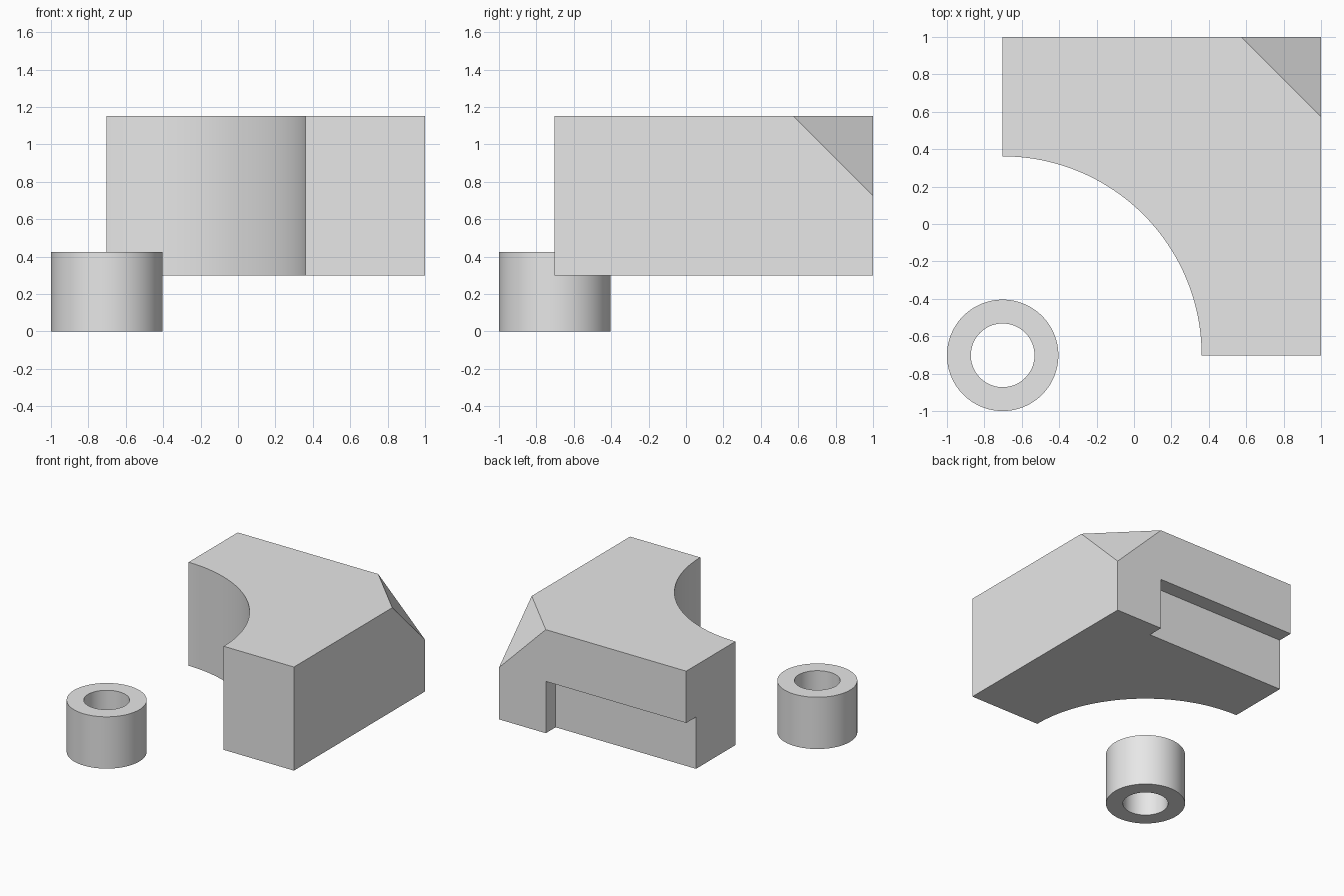
import bpy, bmesh
from math import sin, cos, pi, radians
from mathutils import Vector, Matrix

cube = bpy.data.objects.get("Cube")
if cube:
    bpy.data.objects.remove(cube, do_unlink=True)

U = 2 / 4.7                 # design module
LOW = -1 + 0.7 * U          # shared axis of ring and scooped corner
BASE = 0.3                  # underside of the block
TOP = BASE + 2 * U

grey = bpy.data.materials.new("plain grey")
grey.use_nodes = True
grey.diffuse_color = (0.8, 0.8, 0.8, 1)
grey.node_tree.nodes["Principled BSDF"].inputs["Base Color"].default_value = (0.8, 0.8, 0.8, 1)


def make_object(name, bm):
    bmesh.ops.recalc_face_normals(bm, faces=bm.faces)
    mesh = bpy.data.meshes.new(name)
    bm.to_mesh(mesh)
    bm.free()
    mesh.materials.append(grey)
    obj = bpy.data.objects.new(name, mesh)
    bpy.context.collection.objects.link(obj)
    return obj


def smooth(obj):
    bpy.ops.object.select_all(action='DESELECT')
    obj.select_set(True)
    bpy.context.view_layer.objects.active = obj
    bpy.ops.object.shade_smooth_by_angle(angle=radians(30))


# Block: square plan with a quarter-circle scoop, extruded upwards
steps = 48
radius = 2.5 * U
plan = [(1, LOW), (1, 1), (LOW, 1)]
for i in range(steps + 1):
    a = pi / 2 * (1 - i / steps)
    plan.append((LOW + radius * cos(a), LOW + radius * sin(a)))
bm = bmesh.new()
floor = bm.faces.new([bm.verts.new((x, y, BASE)) for x, y in plan])
raised = bmesh.ops.extrude_face_region(bm, geom=[floor])["geom"]
bmesh.ops.translate(bm, vec=(0, 0, 2 * U),
                    verts=[v for v in raised if isinstance(v, bmesh.types.BMVert)])

# Slanted cut across the top back corner
cut = bmesh.ops.bisect_plane(bm, geom=bm.verts[:] + bm.edges[:] + bm.faces[:],
                             plane_co=(1 - U, 1, TOP), plane_no=(1, 1, 1), clear_outer=True)
rim = [e for e in cut["geom_cut"] if isinstance(e, bmesh.types.BMEdge)]
bmesh.ops.holes_fill(bm, edges=rim)
block = make_object("scooped_block", bm)

# Rebate along the lower back face
bm = bmesh.new()
low = Vector((LOW - 0.2, 1 - 0.3 * U, BASE - 0.2))
high = Vector((1 - U, 1.2, BASE + U))
bmesh.ops.create_cube(bm, size=1, matrix=Matrix.Translation((low + high) / 2)
                      @ Matrix.Diagonal((high - low).to_4d()))
cutter = make_object("rebate_cutter", bm)
cutter.hide_render = True
cutter.hide_set(True)
rebate = block.modifiers.new("rebate", 'BOOLEAN')
rebate.operation = 'DIFFERENCE'
rebate.solver = 'EXACT'
rebate.object = cutter
bpy.context.view_layer.objects.active = block
bpy.ops.object.modifier_apply(modifier="rebate")
bpy.data.objects.remove(cutter, do_unlink=True)
smooth(block)

# Ring: rectangular section turned around the shared axis
bm = bmesh.new()
section = [(0.4, 0), (0.7, 0), (0.7, 1), (0.4, 1)]
points = [bm.verts.new((LOW + r * U, LOW, z * U)) for r, z in section]
edges = [bm.edges.new((points[i], points[(i + 1) % 4])) for i in range(4)]
bmesh.ops.spin(bm, geom=points + edges, cent=(LOW, LOW, 0), axis=(0, 0, 1),
               angle=2 * pi, steps=96)
bmesh.ops.remove_doubles(bm, verts=bm.verts, dist=0.0001)
smooth(make_object("ring", bm))
